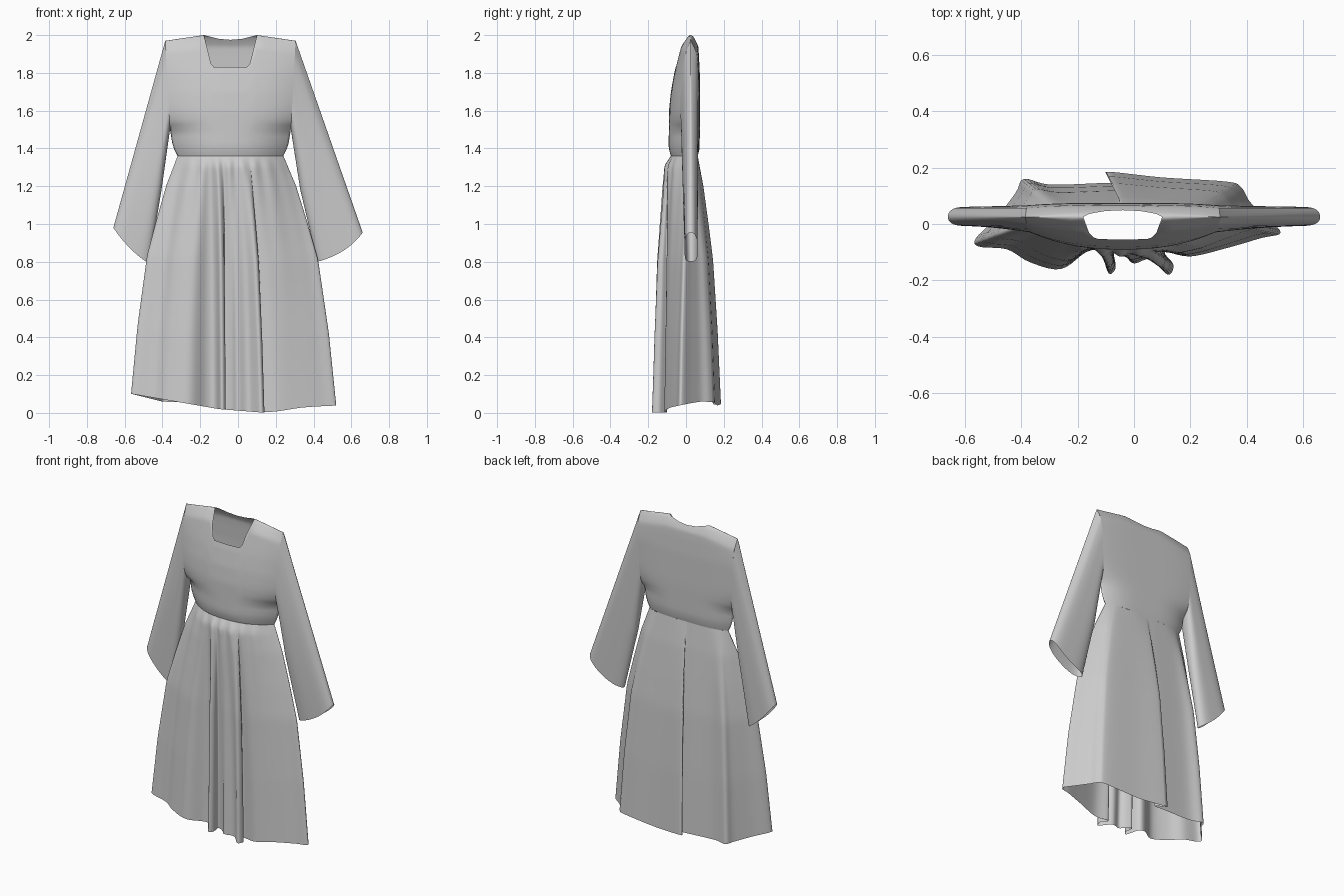
import bpy, bmesh, math
from mathutils import Vector

if "Cube" in bpy.data.objects:
    bpy.data.objects.remove(bpy.data.objects["Cube"])

CX, SHOULDER, WAIST_Z, ARMPIT_Z, SHOULDER_Z = -0.04, 0.345, 1.36, 1.50, 1.97
MID_Y = 0.025


def interp(x, pts):
    if x <= pts[0][0]:
        return pts[0][1]
    for (a, p), (b, q) in zip(pts, pts[1:]):
        if x <= b:
            return p + (q - p) * (x - a) / (b - a)
    return pts[-1][1]


def build(name, grids, closed=False):
    """Skin each grid (a list of equal rows of points) and merge the seams."""
    bm = bmesh.new()
    for rows in grids:
        vs = [[bm.verts.new(p) for p in row] for row in rows]
        n = len(vs[0])
        for r0, r1 in zip(vs, vs[1:]):
            for i in range(n if closed else n - 1):
                j = (i + 1) % n
                bm.faces.new((r0[i], r0[j], r1[j], r1[i]))
    bmesh.ops.remove_doubles(bm, verts=bm.verts, dist=0.0005)
    bmesh.ops.recalc_face_normals(bm, faces=bm.faces)
    me = bpy.data.meshes.new(name)
    bm.to_mesh(me)
    bm.free()
    ob = bpy.data.objects.new(name, me)
    bpy.context.collection.objects.link(ob)
    me.polygons.foreach_set("use_smooth", [True] * len(me.polygons))
    return ob


# Shared body profiles: side 0 = front, side 1 = back
DEPTH = [
    [(1.36, -0.08), (1.40, -0.092), (1.6, -0.09), (1.7, -0.08), (1.8, -0.062),
     (1.9, -0.038), (2.0, -0.015)],
    [(1.36, 0.062), (1.40, 0.072), (1.6, 0.075), (1.8, 0.073), (1.9, 0.068), (2.0, 0.06)],
]
NECK = [
    [(0, 1.83), (0.09, 1.832), (0.105, 1.85), (0.14, 2.0), (SHOULDER, SHOULDER_Z)],
    [(0, 1.975), (0.06, 1.98), (0.14, 2.0), (SHOULDER, SHOULDER_Z)],
]
EDGE = (0.5, 0.85)


def half_width(z):
    return interp(z, [(1.36, 0.28), (1.41, 0.305), (1.5, 0.32), (SHOULDER_Z, SHOULDER)])


def pillow(v):
    return max(0, 1 - abs(2 * v - 1) ** 4) ** 0.5


def body_y(u, z, side):
    a = abs(u)
    v = min(1, max(0, (z - ARMPIT_Z) / (SHOULDER_Z - ARMPIT_Z)))
    edge = EDGE[side] * pillow(v)
    s = 1 + (edge - 1) * a ** (2.5, 4)[side]
    ridge = interp(a * SHOULDER, [(0, 2.0), (0.14, 2.0), (SHOULDER, SHOULDER_Z)])
    s *= min(1, max(0, (ridge - z) / 0.06)) ** 0.5
    return MID_Y + (interp(z, DEPTH[side]) - MID_Y) * s


# Bodice: front and back sheets meeting at shoulders and side seams
half = [0.03, 0.06, 0.09, 0.105, 0.12, 0.14, 0.18, 0.22, 0.26, 0.29, 0.315, 0.333, SHOULDER]
cols = [-d for d in reversed(half)] + [0] + half
sheets = []
for side in (0, 1):
    rows = []
    for k in range(31):
        t = 1 - (1 - k / 30) ** 1.7
        row = []
        for d in cols:
            u = d / SHOULDER
            z = WAIST_Z + (interp(abs(d), NECK[side]) - WAIST_Z) * t
            row.append((CX + u * half_width(z), body_y(u, z, side), z))
        rows.append(row)
    sheets.append(rows)
build("bodice", sheets)


# Sleeves: flat tubes flaring from armhole to slanted cuff
def sleeve(name, sign, cuff_top, cuff_mid, cuff_low, elbow):
    arm_top = Vector((CX + sign * SHOULDER, SHOULDER_Z))
    arm_low = Vector((CX + sign * 0.32, ARMPIT_Z))
    rows = []
    for k in range(21):
        t = k / 20
        top = arm_top.lerp(Vector(cuff_top), t)
        if t < 0.45:
            low = arm_low.lerp(Vector(elbow), t / 0.45)
        else:
            low = Vector(elbow).lerp(Vector(cuff_low), (t - 0.45) / 0.55)
        bow = (Vector(cuff_mid) - (Vector(cuff_top) + Vector(cuff_low)) / 2) * t
        ring = []
        for i in range(40):
            ang = 2 * math.pi * i / 40
            v = 0.5 + 0.5 * math.cos(ang)
            side = 0 if ang < math.pi else 1
            z0 = ARMPIT_Z + v * (SHOULDER_Z - ARMPIT_Z)
            y0 = body_y(1, z0, side) - MID_Y
            y1 = (-0.032, 0.036)[side] * pillow(v)
            p = low.lerp(top, v) + bow * 4 * v * (1 - v)
            ring.append((p.x, MID_Y + y0 + (y1 - y0) * t, p.y))
        rows.append(ring)
    build(name, [rows], closed=True)


sleeve("left_sleeve", -1, (-0.66, 0.98), (-0.57, 0.87), (-0.47, 0.79), (-0.405, 1.18))
sleeve("right_sleeve", 1, (0.66, 0.955), (0.56, 0.86), (0.42, 0.80), (0.33, 1.18))

# Skirt: hem x, hem y, waist x; front left to right, then back right to left
FRONT = [(-.56, -.05, -.32), (-.55, -.08, -.31), (-.45, -.09, -.28), (-.37, -.135, -.25),
         (-.26, -.16, -.20), (-.17, -.10, -.16), (-.12, -.10, -.13), (-.09, -.175, -.105),
         (-.065, -.155, -.09), (-.07, -.10, -.07), (-.03, -.115, -.045), (0, -.14, -.02),
         (.06, -.125, .01), (.12, -.18, .04), (.14, -.145, .055), (.11, -.10, .07),
         (.20, -.115, .11), (.33, -.085, .17), (.45, -.05, .22), (.52, -.03, .24)]
BACK = [(.46, .03, .236), (.41, .08, .225), (.38, .13, .20), (.33, .15, .16), (.10, .165, .05),
        (-.10, .185, -.03), (-.03, .15, -.06), (-.12, .145, -.10), (-.30, .14, -.20),
        (-.39, .16, -.26), (-.42, .11, -.29), (-.49, .02, -.315)]
ctrl = []
for side, pts in enumerate((FRONT, BACK)):
    for hx, hy, wx in pts:
        u = max(-1, min(1, (wx - CX) / 0.28))
        if side == 0:
            hz = interp(hx, [(-.56, .10), (-.1, .02), (.15, 0), (.35, .03), (.52, .04)])
        else:
            hz = interp(hx, [(-.56, .10), (-.40, .06), (.1, .04), (.42, .06), (.52, .04)])
        ctrl.append((hx, hy, hz, wx, body_y(u, WAIST_Z, side), 1 - side, 1 - u * u))


def catmull(a, b, c, d, t):
    return 0.5 * (2 * b + (c - a) * t + (2 * a - 5 * b + 4 * c - d) * t * t
                  + (3 * b - a - 3 * c + d) * t ** 3)


loop, n = [], len(ctrl)
for i in range(n):
    q = [ctrl[(i + k) % n] for k in (-1, 0, 1, 2)]
    for s in range(5):
        loop.append([catmull(*vals, s / 5) for vals in zip(*q)])

FLARE = [(0, 0), (0.12, 0.24), (0.27, 0.46), (0.42, 0.66), (0.71, 0.86), (1, 1)]
rows = []
for k in range(41):
    t = (k / 40) ** 1.3
    f = interp(t, FLARE)
    puff = min(1, t / 0.04) * (1 - t) ** 2
    ring = []
    for hx, hy, hz, wx, wy, front, mid in loop:
        front, mid = min(1, max(0, front)), min(1, max(0, mid))
        y = wy + (hy - wy) * f
        y -= front * mid * puff * (0.028 + 0.008 * math.sin(wx * 95))
        ring.append((wx + (hx - wx) * f, y, WAIST_Z + (hz - WAIST_Z) * t))
    rows.append(ring)
build("skirt", [rows], closed=True)
